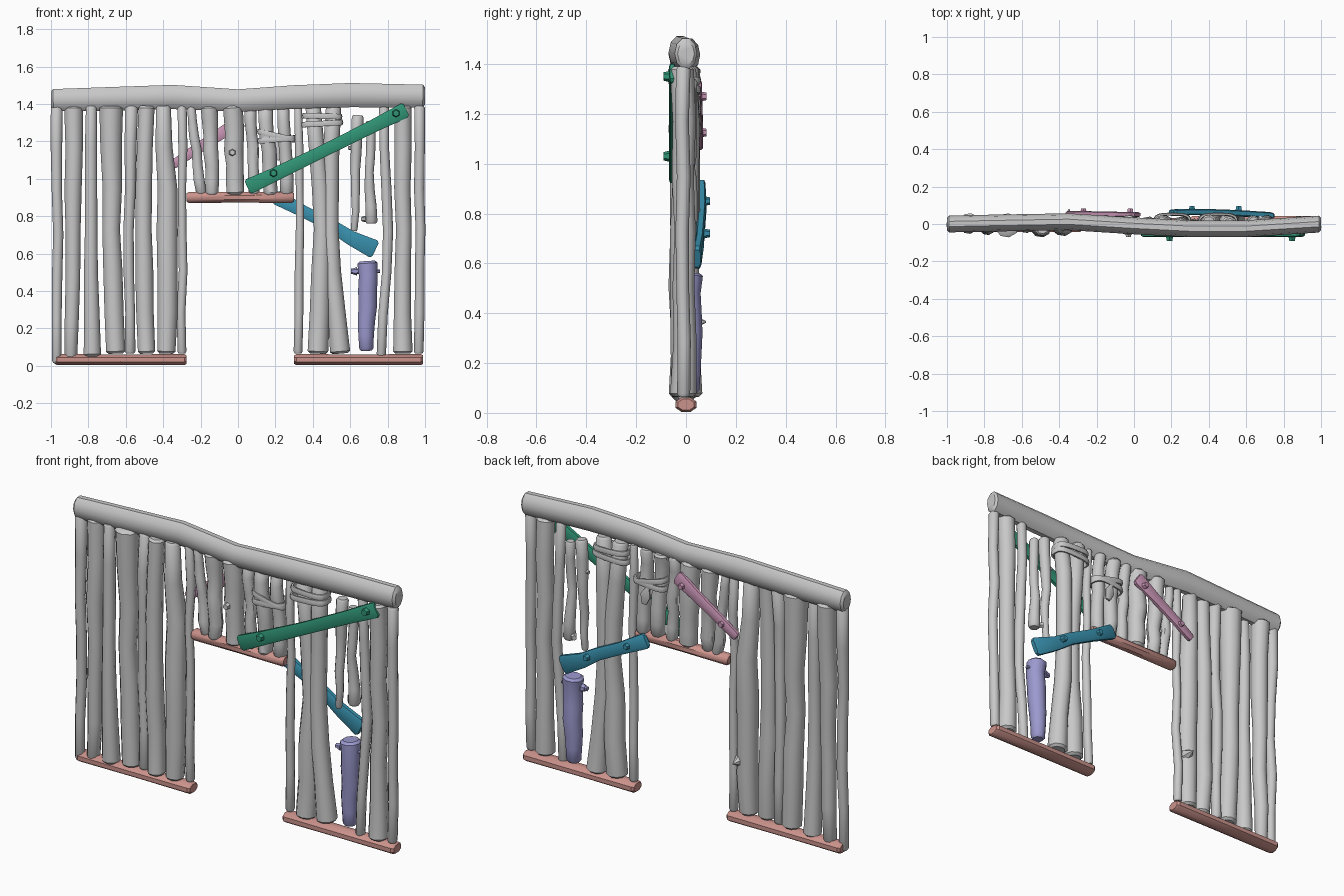
import bpy, bmesh, random
from math import sin, cos, pi, copysign
from mathutils import Vector

random.seed(4)
cube = bpy.data.objects.get("Cube")
if cube:
    bpy.data.objects.remove(cube)


def material(name, rgb):
    m = bpy.data.materials.new(name)
    m.use_nodes = True
    m.diffuse_color = (*rgb, 1)
    m.node_tree.nodes["Principled BSDF"].inputs["Base Color"].default_value = (*rgb, 1)
    return m


GREY = material("weathered grey", (.58, .58, .58))
SALMON = material("salmon", (.6, .29, .26))
GREEN = material("green", (.03, .3, .18))
BLUE = material("blue", (.04, .28, .42))
PURPLE = material("purple", (.33, .32, .62))
PINK = material("pink", (.58, .3, .46))


def finish(name, bm, mat):
    bmesh.ops.recalc_face_normals(bm, faces=bm.faces)
    mesh = bpy.data.meshes.new(name)
    bm.to_mesh(mesh)
    bm.free()
    mesh.materials.append(mat)
    obj = bpy.data.objects.new(name, mesh)
    bpy.context.collection.objects.link(obj)
    bpy.ops.object.select_all(action='DESELECT')
    obj.select_set(True)
    bpy.context.view_layer.objects.active = obj
    bpy.ops.object.shade_smooth_by_angle(angle=.7)
    return obj


def log(name, path, radii, mat, depth=None, sides=9, square=1):
    """Sweep a section along a path; depth is a fixed half thickness in y."""
    pts = [Vector(p) for p in path]
    radii = list(radii)
    # chamfered ends
    for i, j in ((0, 1), (-1, -2)):
        end, step = pts[i].copy(), (pts[j] - pts[i]).normalized() * .012
        pts[i] = end + step
        where = 0 if i == 0 else len(pts)
        pts.insert(where, end)
        radii.insert(where, radii[i] * .75)
    bm = bmesh.new()
    rings = []
    for k, (p, r) in enumerate(zip(pts, radii)):
        tangent = pts[min(k + 1, len(pts) - 1)] - pts[max(k - 1, 0)]
        across = tangent.cross(Vector((0, 1, 0))).normalized()
        thick = depth or r
        if depth and k in (0, len(pts) - 1):
            thick *= .75
        ring = []
        for s in range(sides):
            a = 2 * pi * (s + .5) / sides
            c, d = (copysign(abs(v) ** square, v) for v in (cos(a), sin(a)))
            ring.append(bm.verts.new(p + across * r * c + Vector((0, thick * d, 0))))
        rings.append(ring)
    for lo, hi in zip(rings, rings[1:]):
        for s in range(sides):
            t = (s + 1) % sides
            bm.faces.new((lo[s], lo[t], hi[t], hi[s]))
    bm.faces.new(rings[0])
    bm.faces.new(rings[-1])
    return finish(name, bm, mat)


def post(name, xs, rs, z0, z1, y=0, mat=GREY):
    """Upright pole; xs and rs give bottom, middle and top, with slight bends."""
    path, radii, steps = [], [], 6
    for i in range(steps + 1):
        t = i / steps
        k, f = (0, t * 2) if t < .5 else (1, t * 2 - 1)
        bend = random.uniform(-.006, .006) if 0 < i < steps else 0
        path.append((xs[k] + (xs[k + 1] - xs[k]) * f + bend,
                     y + random.uniform(-.008, .008), z0 + (z1 - z0) * t))
        radii.append((rs[k] + (rs[k + 1] - rs[k]) * f) * random.uniform(.95, 1.05))
    return log(name, path, radii, mat)


def peg(name, at, direction, mat, r=.021, length=.03, tip=.7):
    """Six-sided stub pointing along a direction."""
    bm = bmesh.new()
    bmesh.ops.create_cone(bm, cap_ends=True, segments=6, radius1=r,
                          radius2=r * tip, depth=length)
    turn = Vector(direction).to_track_quat('Z', 'Y').to_matrix()
    bmesh.ops.rotate(bm, matrix=turn, verts=bm.verts)
    bmesh.ops.translate(bm, vec=at, verts=bm.verts)
    return finish(name, bm, mat)


def binding(name, centre, width, depth, tilt, r=.017, around=20, sides=6):
    """Flattened loop of cord wrapped round neighbouring posts."""
    bm = bmesh.new()
    grid = []
    for i in range(around):
        u = 2 * pi * i / around
        c, s = (copysign(abs(v) ** .6, v) for v in (cos(u), sin(u)))
        ring = []
        for j in range(sides):
            v = 2 * pi * j / sides
            out = .008 * cos(v)
            ring.append(bm.verts.new(Vector(centre) + Vector((
                (width + out) * c, (depth + out) * s, r * sin(v) + tilt * c))))
        grid.append(ring)
    for i in range(around):
        a, b = grid[i], grid[(i + 1) % around]
        for j in range(sides):
            k = (j + 1) % sides
            bm.faces.new((a[j], b[j], b[k], a[k]))
    return finish(name, bm, GREY)


# top beam with a dip in the middle
log("top_beam",
    [(-1, 0, 1.42), (-.75, .005, 1.425), (-.35, .012, 1.437), (0, -.01, 1.418),
     (.3, -.025, 1.437), (.6, -.025, 1.447), (1, 0, 1.442)],
    [.062, .066, .068, .063, .066, .068, .064], GREY, depth=.045, sides=10)

# sills and door lintel
for name, x0, x1, z, half in (("right_sill", -.98, -.275, .033, .046),
                              ("left_sill", .3, .99, .033, .046),
                              ("door_lintel", -.275, .3, .9, .035)):
    mid = (x0 + x1) / 2
    log(name, [(x0, 0, z), (mid, 0, z), (x1, 0, z)], [.032, .03, .032],
        SALMON, depth=half, sides=8)

# full height posts right of the door: bottom, middle, top x and radius
TOP, FOOT = 1.39, .065
right_posts = [
    ((-.97, -.965, -.97), (.027, .028, .032), .015, -.01),
    ((-.895, -.885, -.88), (.035, .042, .052), .015, 0),
    ((-.78, -.79, -.785), (.046, .036, .03), .05, -.015),
    ((-.655, -.675, -.68), (.052, .05, .064), FOOT, 0),
    ((-.578, -.585, -.57), (.028, .028, .036), FOOT, -.01),
    ((-.49, -.505, -.49), (.05, .046, .042), FOOT, -.015),
    ((-.385, -.375, -.4), (.05, .06, .042), FOOT, -.005),
    ((-.3, -.3, -.3), (.025, .022, .025), FOOT, 0)]
# full height posts left of the door
left_posts = [
    ((.32, .325, .32), (.024, .022, .022), FOOT, 0),
    ((.425, .455, .4), (.056, .048, .043), FOOT, .005),
    ((.545, .49, .51), (.054, .045, .042), FOOT, .005),
    ((.765, .8, .78), (.025, .028, .026), .05, -.005),
    ((.88, .885, .88), (.052, .042, .05), FOOT, -.01),
    ((.965, .97, .97), (.027, .026, .03), FOOT, -.015)]
for side, rows in (("right", right_posts), ("left", left_posts)):
    for n, (xs, rs, z, y) in enumerate(rows):
        post(f"{side}_post_{n + 1}", xs, rs, z, TOP, y)

# short posts over the door
for n, (low, high, r0, r1) in enumerate([
        (-.195, -.25, .03, .024), (-.14, -.155, .034, .046), (-.015, -.03, .046, .056),
        (.085, .065, .03, .032), (.175, .145, .04, .042), (.26, .24, .036, .034)]):
    post(f"door_post_{n + 1}", (low, (low + high) / 2, high),
         (r0, (r0 + r1) / 2, r1), .915, TOP)

# hanging broken posts and the purple replacement stump
post("hanging_post_long", (.62, .632, .64), (.018, .026, .034), .72, 1.34, .01)
post("hanging_post_short", (.712, .7, .708), (.032, .024, .028), .76, 1.31, .01)
post("stump_post", (.685, .688, .69), (.038, .05, .056), .08, .56, .01, PURPLE)
peg("stump_twig", (.63, .01, .505), (-1, 0, 0), PURPLE, r=.014, length=.05, tip=1)
peg("stump_twig_knob", (.626, .01, .505), (-1, 0, 0), PURPLE, r=.023, length=.02)
peg("stump_stub", (.745, .01, .505), (1, 0, 0), PURPLE, r=.012, length=.03)

# green brace on the front
log("front_brace", [(.05, -.055, .955), (.19, -.055, 1.02), (.45, -.055, 1.145),
                    (.72, -.055, 1.28), (.9, -.055, 1.37)],
    [.043, .038, .034, .036, .043], GREEN, depth=.014, sides=8, square=.5)
for n, (x, z) in enumerate(((.19, 1.03), (.845, 1.35))):
    peg(f"front_brace_peg_{n + 1}", (x, -.075, z), (0, -1, 0), GREEN, r=.024)

# pink brace on the back
log("back_brace_upper", [(-.355, .055, 1.07), (-.25, .055, 1.14), (-.1, .052, 1.235),
                         (.02, .05, 1.31)],
    [.025, .028, .032, .042], PINK, depth=.014, sides=8, square=.5)
for n, (x, z) in enumerate(((-.27, 1.125), (-.02, 1.27))):
    peg(f"upper_brace_peg_{n + 1}", (x, .068, z), (0, 1, 0), PINK)

# blue bent brace on the back
log("back_brace_lower", [(.2, .062, .905), (.36, .065, .82), (.5, .06, .75),
                         (.6, .055, .685), (.735, .045, .62)],
    [.042, .033, .034, .04, .052], BLUE, depth=.017, sides=8, square=.5)
for n, (x, z) in enumerate(((.31, .85), (.56, .72))):
    peg(f"lower_brace_peg_{n + 1}", (x, .082, z), (0, 1, 0), BLUE)

# cord bindings and a loose end
for n, (x, z, w, tilt) in enumerate([(.45, 1.335, .1, -.003), (.45, 1.295, .105, .006),
                                     (.205, 1.23, .095, -.022), (.205, 1.21, .095, .008)]):
    binding(f"binding_{n + 1}", (x, .003, z), w, .05, tilt)
log("binding_loose_end", [(.2, .05, 1.2), (.215, .052, 1.15), (.225, .05, 1.1)],
    [.014, .032, .02], GREY, depth=.009, sides=8)

# knots and broken twigs
peg("post_spike", (-.35, .05, .365), (.1, 1, 0), GREY, r=.035, length=.06, tip=.1)
peg("door_post_peg", (-.03, -.055, 1.14), (0, -1, 0), GREY)
peg("hanging_post_knob", (.68, .025, .785), (-.6, .6, 0), GREY, r=.02, length=.04)
peg("hanging_post_twig", (.605, .015, 1.165), (-1, .3, 0), GREY, r=.014, length=.03)
